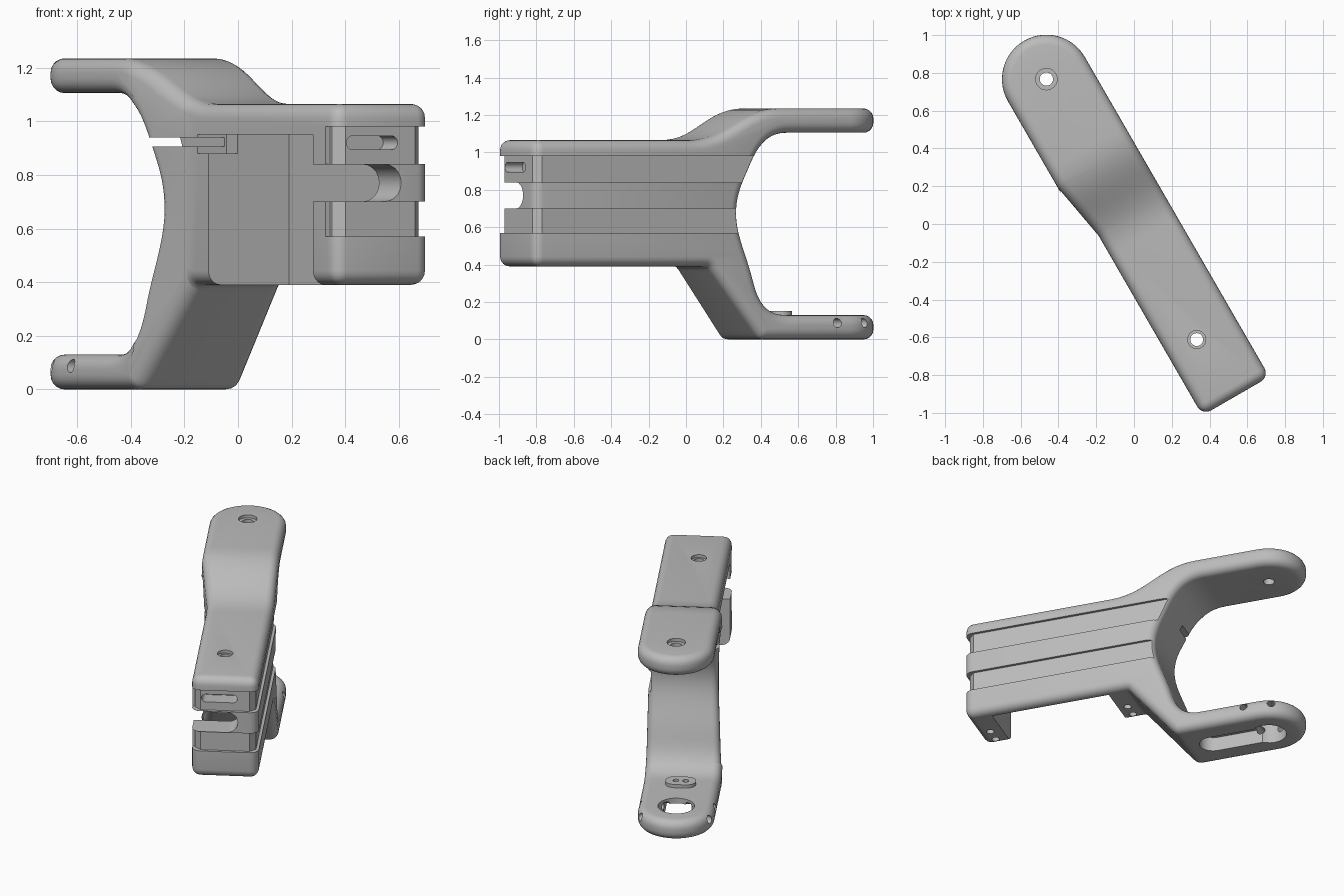
import bpy, bmesh, math
from mathutils import Matrix, Vector

old = bpy.data.objects.get("Cube")
if old:
    bpy.data.objects.remove(old, do_unlink=True)

grey = bpy.data.materials.new("plain grey")
grey.use_nodes = True
grey.diffuse_color = (0.5, 0.5, 0.5, 1)
grey.node_tree.nodes["Principled BSDF"].inputs["Base Color"].default_value = (0.5, 0.5, 0.5, 1)

# Everything is modelled along local x, then turned into place.
PLACE = Matrix.Translation((-0.464, 0.767, 0)) @ Matrix.Rotation(math.radians(-60), 4, 'Z')
ARM_R = 0.235


def to_object(name, bm):
    bmesh.ops.recalc_face_normals(bm, faces=bm.faces)
    me = bpy.data.meshes.new(name)
    bm.to_mesh(me)
    bm.free()
    me.materials.append(grey)
    obj = bpy.data.objects.new(name, me)
    bpy.context.scene.collection.objects.link(obj)
    return obj


def prism(name, pts, axis, a, b):
    """Extrude a 2D outline along an axis from a to b."""
    place = {'x': lambda p, h: (h, p[0], p[1]),
             'y': lambda p, h: (p[0], h, p[1]),
             'z': lambda p, h: (p[0], p[1], h)}[axis]
    bm = bmesh.new()
    low = [bm.verts.new(place(p, a)) for p in pts]
    high = [bm.verts.new(place(p, b)) for p in pts]
    bm.faces.new(low)
    bm.faces.new(high)
    for i in range(len(pts)):
        j = (i + 1) % len(pts)
        bm.faces.new((low[i], low[j], high[j], high[i]))
    return to_object(name, bm)


def box(x0, x1, y0, y1, z0, z1):
    return prism("cutter", [(x0, y0), (x1, y0), (x1, y1), (x0, y1)], 'z', z0, z1)


def arc(cx, cy, r, a0, a1, n):
    return [(cx + r * math.cos(math.radians(a0 + (a1 - a0) * i / n)),
             cy + r * math.sin(math.radians(a0 + (a1 - a0) * i / n))) for i in range(n + 1)]


def pill(u0, u1, v, r):
    return arc(u1 - r, v, r, -90, 90, 10) + arc(u0 + r, v, r, 90, 270, 10)


def bez(p0, p1, p2, p3, n=10):
    out = []
    for i in range(n + 1):
        k = i / n
        w = ((1 - k) ** 3, 3 * k * (1 - k) ** 2, 3 * k * k * (1 - k), k ** 3)
        out.append(tuple(sum(f * p[c] for f, p in zip(w, (p0, p1, p2, p3))) for c in (0, 1)))
    return out


def drill(x, y, r, z0, z1):
    return prism("cutter", arc(x, y, r, 0, 345, 23), 'z', z0, z1)


def side_drill(start, end, r):
    start, end = Vector(start), Vector(end)
    d = end - start
    bm = bmesh.new()
    bmesh.ops.create_cone(bm, cap_ends=True, segments=16, radius1=r, radius2=r, depth=d.length,
                          matrix=Matrix.Translation((start + end) / 2)
                          @ d.to_track_quat('Z', 'Y').to_matrix().to_4x4())
    return to_object("cutter", bm)


def bake(obj):
    bpy.context.view_layer.update()
    dg = bpy.context.evaluated_depsgraph_get()
    me = bpy.data.meshes.new_from_object(obj.evaluated_get(dg))
    obj.modifiers.clear()
    obj.data = me


def boolean(obj, cutter, op='DIFFERENCE'):
    cutter.hide_render = True
    m = obj.modifiers.new("cut", 'BOOLEAN')
    m.operation, m.solver, m.object = op, 'EXACT', cutter
    bake(obj)
    bpy.data.objects.remove(cutter, do_unlink=True)


def finish(obj):
    obj.data.transform(PLACE)
    bpy.ops.object.select_all(action='DESELECT')
    obj.select_set(True)
    bpy.context.view_layer.objects.active = obj
    bpy.ops.object.shade_smooth_by_angle(angle=math.radians(30))


# Side profile: raised upper arm, body, sloped neck, lower arm, curved throat
profile = [(-0.4, 1.235)]
profile += bez((0.42, 1.235), (0.66, 1.235), (0.74, 1.065), (0.98, 1.065), 14)
profile += [(1.955, 1.065), (1.955, 0.39)]
profile += bez((0.91, 0.39), (0.87, 0.39), (0.87, 0.39), (0.845, 0.36), 5)
profile += bez((0.585, 0.043), (0.55, 0), (0.55, 0), (0.49, 0), 6)
profile += [(-0.4, 0), (-0.4, 0.13)]
profile += bez((0.37, 0.13), (0.48, 0.13), (0.545, 0.17), (0.585, 0.31))
profile += bez((0.585, 0.31), (0.62, 0.44), (0.69, 0.56), (0.69, 0.67))[1:]
profile += bez((0.69, 0.67), (0.69, 0.77), (0.655, 0.83), (0.615, 0.91))[1:]
profile += bez((0.615, 0.91), (0.56, 1.03), (0.50, 1.105), (0.37, 1.105))[1:]
profile += [(-0.4, 1.105)]
body = prism("fork_body", profile, 'y', -0.4, 0.4)

# Plan outline: round tip, body narrowed on one side
plan = arc(0, 0, ARM_R, 90, 270, 28)
plan += [(0.525, -ARM_R), (0.856, -0.175), (2.3, -0.175), (2.3, ARM_R)]
boolean(body, prism("cutter", plan, 'z', -0.5, 1.8), 'INTERSECT')

# Rounded outer edges
bev = body.modifiers.new("round", 'BEVEL')
bev.width, bev.segments = 0.053, 5
bev.limit_method, bev.angle_limit = 'ANGLE', math.radians(60)
bev.use_clamp_overlap = False
bake(body)

# Open bay behind the thin side wall
boolean(body, box(1.01, 1.79, -0.4, 0.172, 0.2, 0.95))

# Shallow bands around the side and the end
for z0, z1 in ((0.84, 0.98), (0.57, 0.70)):
    wrap = [(0.4, 0.4), (0.4, 0.217), (1.9, 0.217), (1.936, 0.18), (1.936, -0.12),
            (1.90, -0.157), (1.885, -0.157), (1.885, -0.4), (2.2, -0.4), (2.2, 0.4)]
    boolean(body, prism("cutter", wrap, 'z', z0, z1))

# Cable slot and small pocket in the end wall
boolean(body, prism("cutter", pill(-0.5, 0.11, 0.77, 0.069), 'x', 1.7, 2.2))
boolean(body, prism("cutter", pill(-0.115, 0.105, 0.92, 0.026), 'x', 1.83, 2.2))

# Slit from the throat to the bay, with its wider mouth
boolean(body, box(0.4, 1.05, -0.4, -0.06, 0.906, 0.94))
boolean(body, box(0.93, 1.05, -0.4, -0.05, 0.88, 0.951))

# Screw holes with counterbores in the upper arm and the body top
for x, r, wide, z0, z1 in ((0, 0.035, 0.057, 1.0, 1.215), (1.592, 0.034, 0.048, 0.9, 1.045)):
    boolean(body, drill(x, 0, r, z0, 1.5))
    boolean(body, drill(x, 0, wide, z1, 1.5))

# Screw holes under the two bay blocks
for x in (0.95, 1.87):
    for y in (-0.11, -0.01):
        boolean(body, drill(x, y, 0.024, 0.2, 0.48))

# Lower arm: bearing opening and channel underneath
boolean(body, drill(0, 0, 0.112, -0.2, 0.3))
boolean(body, prism("cutter", pill(-0.05, 0.46, 0, 0.085), 'z', -0.2, 0.095))

# Set-screw holes around the lower tip
for side in (-1, 1):
    boolean(body, side_drill((0.085, 0.05 * side, 0.088), (0.085, 0.4 * side, 0.088), 0.025))
    boolean(body, side_drill((-0.03, 0.069 * side, 0.088), (-0.14, 0.322 * side, 0.088), 0.025))
finish(body)

# Small raised pad on the lower arm
pad = prism("lower_arm_pad", [(y, x) for x, y in pill(-0.095, 0.095, 0.32, 0.06)], 'z', 0.115, 0.152)
for y in (-0.03, 0.03):
    boolean(pad, drill(0.32, y, 0.018, 0.135, 0.3))
finish(pad)
